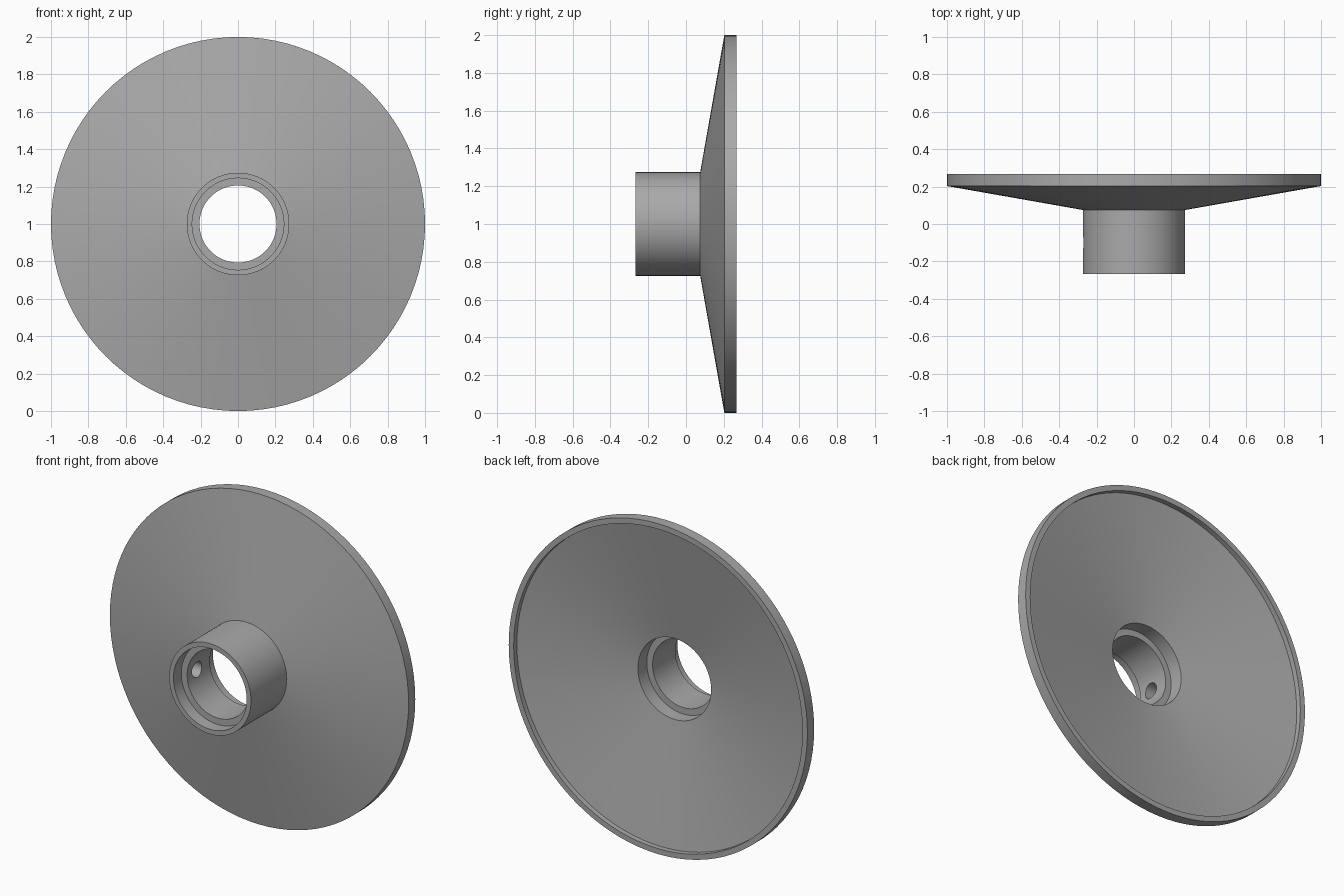
import bpy
import bmesh
import math
from mathutils import Matrix, Vector

if "Cube" in bpy.data.objects:
    bpy.data.objects.remove(bpy.data.objects["Cube"], do_unlink=True)

AXIS_HEIGHT = 1.0
SEGMENTS = 96

# Plain grey metal
grey = bpy.data.materials.new("grey_metal")
grey.use_nodes = True
colour = (0.4, 0.4, 0.4, 1.0)
grey.diffuse_color = colour
grey.node_tree.nodes["Principled BSDF"].inputs["Base Color"].default_value = colour


def make_object(name, bm):
    mesh = bpy.data.meshes.new(name)
    bm.to_mesh(mesh)
    bm.free()
    mesh.materials.append(grey)
    obj = bpy.data.objects.new(name, mesh)
    bpy.context.collection.objects.link(obj)
    return obj


def revolve(name, profile):
    """Turn a closed (radius, y) section around the horizontal y axis."""
    bm = bmesh.new()
    verts = [bm.verts.new((r, y, AXIS_HEIGHT)) for r, y in profile]
    edges = [bm.edges.new((a, b)) for a, b in zip(verts, verts[1:] + verts[:1])]
    bmesh.ops.spin(bm, geom=verts + edges, cent=(0, 0, AXIS_HEIGHT), axis=(0, 1, 0),
                   angle=math.tau, steps=SEGMENTS, use_duplicate=False)
    bmesh.ops.remove_doubles(bm, verts=bm.verts, dist=0.0001)
    bmesh.ops.recalc_face_normals(bm, faces=bm.faces)
    return make_object(name, bm)


# Hub and hollow conical disc, with a counterbore at each end of the bore
flanged_hub = revolve("flanged_hub", [
    (0.274, -0.267), (0.274, 0.075),               # hub outside
    (1.0, 0.203), (1.0, 0.267),                    # cone front and rim
    (0.967, 0.267), (0.967, 0.236),                # rim lip
    (0.245, 0.11), (0.245, 0.025), (0.206, 0.025),  # rear counterbore
    (0.206, -0.192), (0.245, -0.192), (0.245, -0.267),  # bore and front counterbore
])

# Single screw hole through one side of the hub wall
bm = bmesh.new()
bmesh.ops.create_cone(bm, cap_ends=True, segments=32, radius1=0.047, radius2=0.047, depth=0.25,
                      matrix=Matrix.Translation(Vector((-0.24, -0.1, AXIS_HEIGHT)))
                      @ Matrix.Rotation(math.pi / 2, 4, "Y"))
cutter = make_object("screw_hole_cutter", bm)
cutter.hide_render = True

drill = flanged_hub.modifiers.new("screw_hole", "BOOLEAN")
drill.operation = "DIFFERENCE"
drill.solver = "EXACT"
drill.object = cutter

bpy.ops.object.select_all(action="DESELECT")
flanged_hub.select_set(True)
bpy.context.view_layer.objects.active = flanged_hub
bpy.ops.object.modifier_apply(modifier=drill.name)
bpy.data.objects.remove(cutter, do_unlink=True)
bpy.ops.object.shade_smooth_by_angle(angle=math.radians(8))
